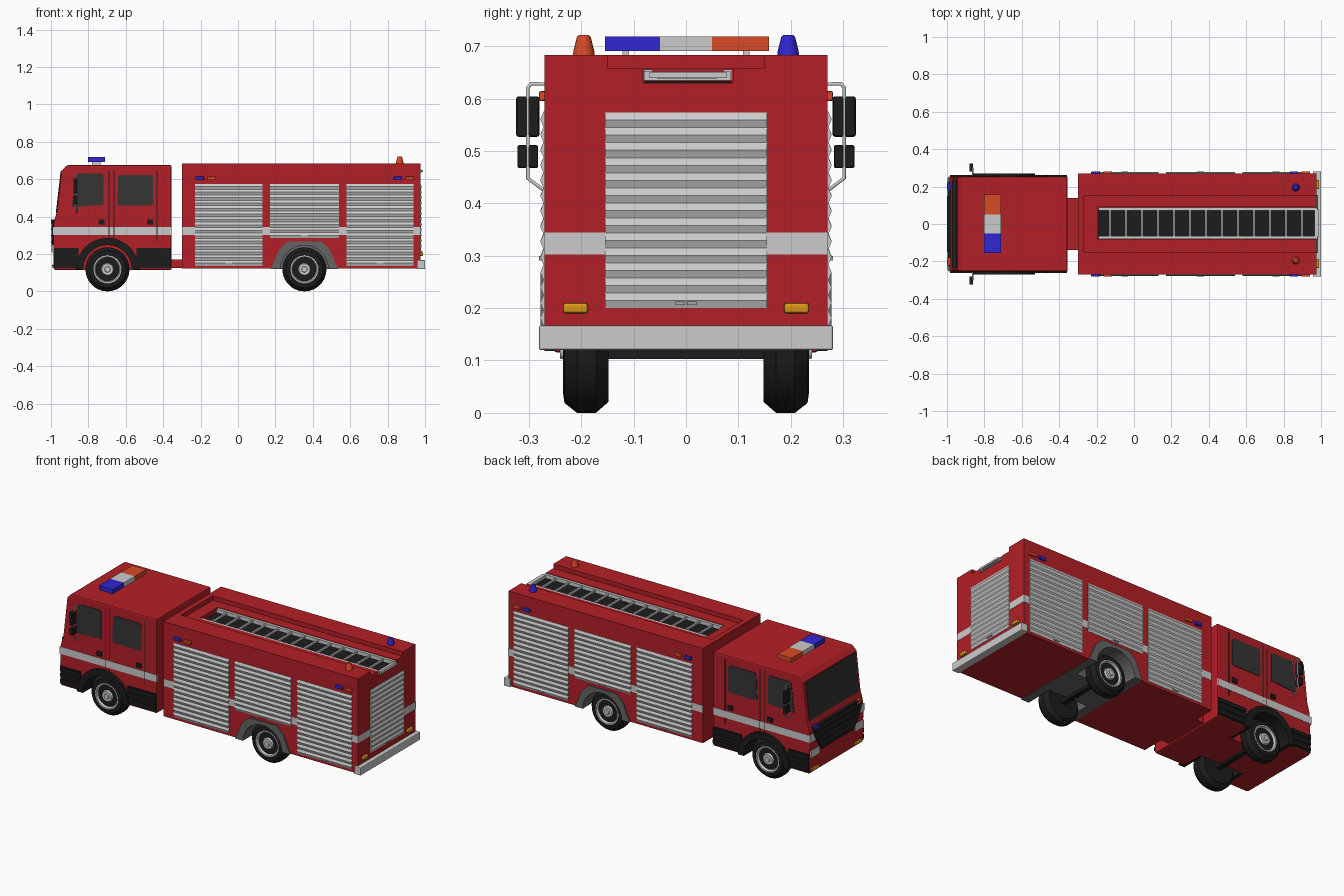
import bpy, bmesh
from math import sin, cos, pi

if "Cube" in bpy.data.objects:
    bpy.data.objects.remove(bpy.data.objects["Cube"])


def material(name, r, g, b):
    m = bpy.data.materials.new(name)
    m.diffuse_color = (r, g, b, 1)
    m.use_nodes = True
    m.node_tree.nodes["Principled BSDF"].inputs["Base Color"].default_value = m.diffuse_color
    return m


RED = material("red", 0.45, 0.014, 0.02)
BLACK = material("black", 0.012, 0.012, 0.012)
GLASS = material("glass", 0.035, 0.035, 0.035)
BLUE = material("blue", 0.03, 0.02, 0.65)
ORANGE = material("orange", 0.7, 0.07, 0.02)
AMBER = material("amber", 0.75, 0.32, 0.01)
DARK = material("dark_grey", 0.13, 0.13, 0.13)
METAL = material("metal", 0.38, 0.38, 0.38)


def finish(name, bm, mat):
    bmesh.ops.recalc_face_normals(bm, faces=bm.faces)
    me = bpy.data.meshes.new(name)
    bm.to_mesh(me)
    bm.free()
    if mat:
        me.materials.append(mat)
    ob = bpy.data.objects.new(name, me)
    bpy.context.collection.objects.link(ob)
    return ob


def prism(name, pts, axis, a, b, mat=None, bevel=0):
    """Extrude a 2D outline along an axis from a to b."""
    place = {'x': lambda u, v, w: (w, u, v), 'y': lambda u, v, w: (u, w, v),
             'z': lambda u, v, w: (u, v, w)}[axis]
    bm = bmesh.new()
    lo = [bm.verts.new(place(u, v, a)) for u, v in pts]
    hi = [bm.verts.new(place(u, v, b)) for u, v in pts]
    bm.faces.new(lo)
    bm.faces.new(hi)
    for i in range(len(pts)):
        j = (i + 1) % len(pts)
        bm.faces.new((lo[i], lo[j], hi[j], hi[i]))
    ob = finish(name, bm, mat)
    if bevel:
        mod = ob.modifiers.new("bevel", 'BEVEL')
        mod.width, mod.segments = bevel, 2
        mod.limit_method, mod.angle_limit = 'ANGLE', 0.7
    return ob


def box(name, x0, x1, y0, y1, z0, z1, mat=None, bevel=0):
    return prism(name, [(x0, z0), (x1, z0), (x1, z1), (x0, z1)], 'y', y0, y1, mat, bevel)


def arc(cx, cz, r, a0, a1, n):
    return [(cx + r * cos(a0 + (a1 - a0) * i / n), cz + r * sin(a0 + (a1 - a0) * i / n))
            for i in range(n + 1)]


def lathe(name, profile, loc, axis, s, mat, n=28):
    """Spin a (radius, offset) profile around y or z."""
    bm = bmesh.new()
    rings = []
    for r, h in profile:
        ring = []
        for i in range(n):
            c, d = r * cos(2 * pi * i / n), r * sin(2 * pi * i / n)
            p = (c, s * h, d) if axis == 'y' else (c, d, s * h)
            ring.append(bm.verts.new([p[k] + loc[k] for k in range(3)]))
        rings.append(ring)
    for p, q in zip(rings, rings[1:]):
        for i in range(n):
            bm.faces.new((p[i], p[(i + 1) % n], q[(i + 1) % n], q[i]))
    bm.faces.new(rings[0])
    bm.faces.new(rings[-1])
    ob = finish(name, bm, mat)
    bpy.context.view_layer.objects.active = ob
    ob.select_set(True)
    bpy.ops.object.shade_smooth_by_angle(angle=0.5)
    ob.select_set(False)
    return ob


def cut(target, cutter):
    mod = target.modifiers.new("cut", 'BOOLEAN')
    mod.object, mod.operation, mod.solver = cutter, 'DIFFERENCE', 'EXACT'
    cutter.hide_render = True
    cutter.display_type = 'WIRE'


FX, RX, WZ = -0.698, 0.355, 0.118   # axle positions

# Main volumes
cab = prism("cab", [(-0.985, 0.115), (-0.99, 0.3), (-0.985, 0.37), (-0.97, 0.42), (-0.945, 0.645),
                    (-0.915, 0.675), (-0.355, 0.675), (-0.355, 0.115)], 'y', -0.253, 0.253, RED, 0.008)
body = box("equipment_body", -0.3, 0.975, -0.27, 0.27, 0.122, 0.683, RED)
box("chassis_link", -0.37, -0.29, -0.14, 0.14, 0.125, 0.17, RED)
cut(body, box("roof_recess_cutter", -0.27, 1.1, -0.15, 0.15, 0.657, 0.8))
cut(body, box("ladder_well_cutter", -0.195, 1.1, -0.082, 0.09, 0.63, 0.7))

# Rear wheel housing
half = [(-0.18, 0.12), (-0.135, 0.225), (-0.09, 0.267)]
outline = [(RX + x, z) for x, z in half] + [(RX - x, z) for x, z in reversed(half)]
cut(body, prism("housing_cutter", [(RX + (x - RX) * 0.97, z - 0.003 if z > 0.2 else 0.05)
                                   for x, z in outline], 'y', -0.4, 0.4))
housing = prism("rear_wheel_housing", outline, 'y', -0.278, 0.278, DARK)

for s in (-1, 1):
    # Wheel wells and front arches
    cut(housing, prism("rear_well_cutter", arc(RX, WZ, 0.128, 0, 2 * pi * 31 / 32, 31),
                       'y', s * 0.11, s * 0.4))
    cut(cab, prism("front_well_cutter", arc(FX, WZ, 0.15, 0, 2 * pi * 31 / 32, 31),
                   'y', s * 0.12, s * 0.4))
    prism("front_wheel_arch", arc(FX, WZ, 0.168, 0, pi, 20) + arc(FX, WZ, 0.13, pi, 0, 20),
          'y', s * 0.121, s * 0.27, BLACK)

    # Wheels
    for x in (FX, RX):
        lathe("tyre", [(0.06, 0.148), (0.097, 0.148), (0.118, 0.172), (0.118, 0.208),
                       (0.099, 0.232), (0.078, 0.235), (0.074, 0.222)], (x, 0, WZ), 'y', s, BLACK)
        lathe("wheel_rim", [(0.076, 0.2), (0.076, 0.234), (0.068, 0.234), (0.06, 0.216), (0.034, 0.222),
                            (0.03, 0.233), (0.016, 0.233), (0.014, 0.24)], (x, 0, WZ), 'y', s, None)

    # Cab skirt steps
    for x0, x1 in ((-0.984, FX - 0.155), (FX + 0.155, -0.357)):
        box("skirt_panel", x0, x1, s * 0.24, s * 0.256, 0.125, 0.232, BLACK)
        for k in range(3):
            box("skirt_step", x0, x1, s * 0.25, s * 0.262, 0.135 + 0.035 * k, 0.155 + 0.035 * k, BLACK)

    # Side windows, door seams and handles
    prism("front_side_window", [(-0.888, 0.452), (-0.868, 0.622), (-0.855, 0.63), (-0.725, 0.63),
                                (-0.718, 0.62), (-0.718, 0.462)], 'y', s * 0.24, s * 0.256, GLASS)
    prism("rear_side_window", [(-0.645, 0.47), (-0.64, 0.615), (-0.63, 0.622), (-0.465, 0.622),
                               (-0.455, 0.61), (-0.455, 0.468), (-0.465, 0.46), (-0.635, 0.46)],
          'y', s * 0.24, s * 0.256, GLASS)
    for x in (-0.692, -0.665, -0.435):
        box("door_seam", x, x + 0.004, s * 0.25, s * 0.2545, 0.27, 0.65, BLACK)
    for x in (-0.73, -0.47):
        box("door_handle", x - 0.016, x + 0.016, s * 0.25, s * 0.26, 0.358, 0.384, BLACK)

    # Wing mirrors
    cu = bpy.data.curves.new("mirror_arm", 'CURVE')
    cu.dimensions, cu.bevel_depth, cu.bevel_resolution = '3D', 0.004, 1
    path = [(0.25, 0.605), (0.262, 0.628), (0.296, 0.628), (0.302, 0.62), (0.302, 0.448), (0.27, 0.424), (0.25, 0.424)]
    sp = cu.splines.new('POLY')
    sp.points.add(len(path) - 1)
    for p, (y, z) in zip(sp.points, path):
        p.co = (-0.863, s * y, z, 1)
    bpy.context.collection.objects.link(bpy.data.objects.new("mirror_arm", cu))
    box("large_mirror", -0.88, -0.86, s * 0.28, s * 0.324, 0.527, 0.604, BLACK, 0.004)
    box("small_mirror", -0.88, -0.86, s * 0.282, s * 0.322, 0.467, 0.511, BLACK, 0.004)

    # Side marker lights
    for x, m in ((-0.205, BLUE), (-0.14, ORANGE), (0.855, BLUE), (0.918, ORANGE)):
        box("side_marker", x - 0.023, x + 0.023, s * 0.265, s * 0.281, 0.595, 0.614, m, 0.004)

    # Front and rear lamps, roof beacons
    box("rear_lamp", 0.96, 0.99, s * 0.187, s * 0.235, 0.19, 0.21, AMBER, 0.005)
    box("headlight", -0.996, -0.97, s * 0.165, s * 0.248, 0.208, 0.25, None, 0.003)
    box("front_indicator", -0.995, -0.97, s * 0.17, s * 0.235, 0.127, 0.143, AMBER, 0.003)
    m = BLUE if s > 0 else ORANGE
    box("front_flasher", -0.999, -0.96, s * 0.18, s * 0.222, 0.365, 0.385, m, 0.003)
    lathe("roof_beacon", [(0.021, 0.68), (0.02, 0.69), (0.013, 0.718), (0.01, 0.721)],
          (0.865, s * 0.195, 0), 'z', 1, m, 16)

# Axles
for x in (FX, RX):
    box("axle", x - 0.015, x + 0.015, -0.16, 0.16, WZ - 0.015, WZ + 0.015, BLACK)

# Windscreen, grille and front trim
prism("windscreen", [(-0.974, 0.42), (-0.9485, 0.64), (-0.93, 0.64), (-0.95, 0.42)],
      'y', -0.232, 0.232, GLASS)
prism("grille", [(-0.225, 0.385), (0.225, 0.385), (0.215, 0.33), (0.15, 0.232), (-0.15, 0.232),
                 (-0.215, 0.33)], 'x', -0.998, -0.96, BLACK)
for z in (0.26, 0.295, 0.33, 0.362):
    box("grille_bar", -1.0, -0.99, -0.15, 0.15, z, z + 0.008, GLASS)

# Reflective stripes
box("cab_stripe", -0.9915, -0.356, -0.2545, 0.2545, 0.302, 0.344)
box("body_stripe", -0.299, 0.9765, -0.2712, 0.2712, 0.302, 0.344)


# Roller shutters with zigzag slats
def shutter(name, axis, a, b, face, z0, z1):
    s = 1 if face > 0 else -1
    n = round((z1 - z0) / 0.0287)
    pitch = (z1 - z0) / n
    pts = [(face - s * 0.02, z1), (face - s * 0.02, z0)]
    for i in range(n):
        pts += [(face + s * 0.002, z0 + i * pitch), (face + s * 0.008, z0 + (i + 0.5) * pitch)]
    pts.append((face + s * 0.002, z1))
    if axis == 'y':   # rear door: outline is in x, z
        prism(name, pts, 'y', a, b)
    else:
        prism(name, pts, 'x', a, b)


for s in (-1, 1):
    for x0, x1, z0 in ((-0.23, 0.132, 0.137), (0.17, 0.54, 0.285), (0.58, 0.938, 0.137)):
        shutter("side_shutter", 'x', x0, x1, s * 0.27, z0, 0.575)
        xm = (x0 + x1) / 2
        box("shutter_handle", xm - 0.018, xm + 0.018, s * 0.27, s * 0.281, z0 + 0.006, z0 + 0.014, METAL)
shutter("rear_shutter", 'y', -0.155, 0.155, 0.975, 0.2, 0.573)
for y in (-0.011, 0.011):
    box("rear_shutter_handle", 0.975, 0.986, y - 0.009, y + 0.009, 0.206, 0.213, METAL)

# Rear bumper, wrapping the corners
box("rear_bumper", 0.957, 1.0, -0.281, 0.281, 0.12, 0.167, None, 0.004)

# Ladder in its roof well
box("ladder_well_floor", -0.193, 0.972, -0.08, 0.088, 0.625, 0.633, BLACK)
for y in (-0.072, 0.08):
    box("ladder_rail", -0.19, 0.97, y - 0.008, y + 0.008, 0.634, 0.655)
for i in range(14):
    x = -0.128 + 0.0856 * i
    box("ladder_rung", x - 0.005, x + 0.005, -0.07, 0.078, 0.639, 0.65)
box("ladder_end_plate", 0.965, 0.98, -0.08, 0.085, 0.634, 0.652)
box("ladder_end_slot", 0.975, 0.983, -0.055, 0.06, 0.638, 0.648, METAL)

# Cab light bar
for y0, y1, m in ((-0.155, -0.05, BLUE), (-0.05, 0.05, None), (0.05, 0.158, ORANGE)):
    box("light_bar_section", -0.803, -0.712, y0, y1, 0.691, 0.718, m)
for y in (-0.115, 0.115):
    box("light_bar_foot", -0.78, -0.735, y - 0.006, y + 0.006, 0.67, 0.693)
